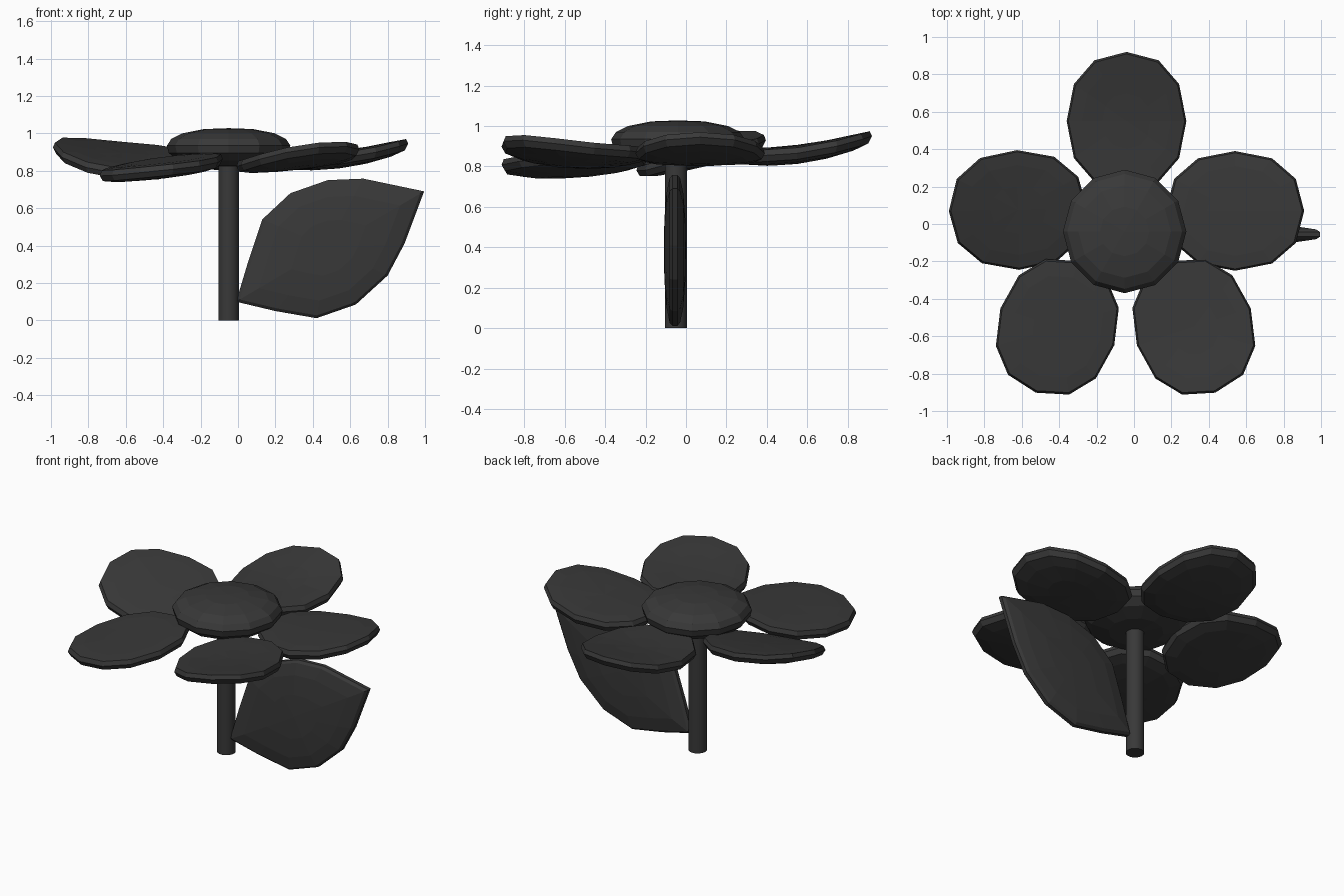
import bpy, bmesh, math
from mathutils import Vector

if "Cube" in bpy.data.objects:
    bpy.data.objects.remove(bpy.data.objects["Cube"])

CX, CY = -0.05, -0.04
dark = bpy.data.materials.new("dark_grey")
dark.diffuse_color = (0.04, 0.04, 0.04, 1)
dark.use_nodes = True
dark.node_tree.nodes["Principled BSDF"].inputs["Base Color"].default_value = dark.diffuse_color


def slab(name, outline, rings, place):
    """Closed pillow: outline rings (scale, height) lofted bottom to top, mapped by place(u, v, h)."""
    bm = bmesh.new()
    n = len(outline)
    loops = [[bm.verts.new(place(u * s, v * s, h)) for u, v in outline] for s, h in rings]
    for a, b in zip(loops, loops[1:]):
        for i in range(n):
            j = (i + 1) % n
            bm.faces.new((a[i], a[j], b[j], b[i]))
    for loop, h in ((loops[0], rings[0][1]), (loops[-1], rings[-1][1])):
        c = bm.verts.new(place(0, 0, h * 1.05))
        for i in range(n):
            bm.faces.new((loop[i], loop[(i + 1) % n], c))
    bmesh.ops.recalc_face_normals(bm, faces=bm.faces)
    me = bpy.data.meshes.new(name)
    bm.to_mesh(me)
    bm.free()
    me.materials.append(dark)
    ob = bpy.data.objects.new(name, me)
    bpy.context.collection.objects.link(ob)
    return ob


circle = [(math.cos(i * math.pi / 6), math.sin(i * math.pi / 6)) for i in range(12)]
# Petal outline, slightly squarer than an ellipse
petal_shape = [(math.copysign(abs(u) ** 0.9, u), math.copysign(abs(v) ** 0.9, v)) for u, v in circle]
petal_rings = [(0.4, -0.05), (0.75, -0.043), (0.95, -0.03), (1, 0.0),
               (0.97, 0.028), (0.75, 0.036), (0.4, 0.04)]


def petal(name, x, y, angle, z, lift, curl, roll):
    a = math.radians(angle)

    def place(u, v, h):
        lu, lv = u * 0.37, v * 0.32
        return Vector((x + lu * math.cos(a) - lv * math.sin(a),
                       y + lu * math.sin(a) + lv * math.cos(a),
                       z + lift * u + curl * u * u + roll * v + h))
    slab(name, petal_shape, petal_rings, place)


# Petals: centre, direction, height, lift, curl, roll
petal("petal_back", -0.04, 0.55, 90, 0.865, 0.045, 0.04, 0)
petal("petal_right", 0.54, 0.07, 0, 0.865, 0.045, 0.035, 0)
petal("petal_left", -0.62, 0.075, 181, 0.855, 0.035, 0.035, -0.075)
petal("petal_front_left", -0.41, -0.55, 252, 0.815, -0.035, 0.01, 0.03)
petal("petal_front_right", 0.32, -0.55, 288, 0.86, 0.035, 0.03, 0.03)

# Flower centre: domed disc
slab("flower_center", circle,
     [(0.5, -0.1), (0.82, -0.07), (0.97, -0.03), (1, 0.01), (0.93, 0.045), (0.75, 0.075), (0.4, 0.098)],
     lambda u, v, h: Vector((CX + u * 0.33, CY + v * 0.33, 0.925 + h)))

# Leaf: upright pillow beside the stem
leaf = [(-0.01, 0.1), (0.2, 0.05), (0.42, 0.012), (0.63, 0.085), (0.8, 0.24), (0.89, 0.41), (0.995, 0.69),
        (0.67, 0.758), (0.48, 0.75), (0.28, 0.68), (0.13, 0.54), (0.05, 0.3)]
slab("leaf", [(x - 0.48, z - 0.39) for x, z in leaf],
     [(0.4, -0.052), (0.75, -0.042), (0.96, -0.026), (1, -0.012),
      (1, 0.012), (0.96, 0.026), (0.75, 0.042), (0.4, 0.052)],
     lambda u, v, h: Vector((u + 0.48, -0.055 + h, v + 0.39)))

# Stem
bpy.ops.mesh.primitive_cylinder_add(vertices=32, radius=0.055, depth=0.87, location=(CX, -0.05, 0.435))
stem = bpy.context.object
stem.name = "stem"
stem.data.materials.append(dark)
bpy.ops.object.shade_smooth_by_angle()
